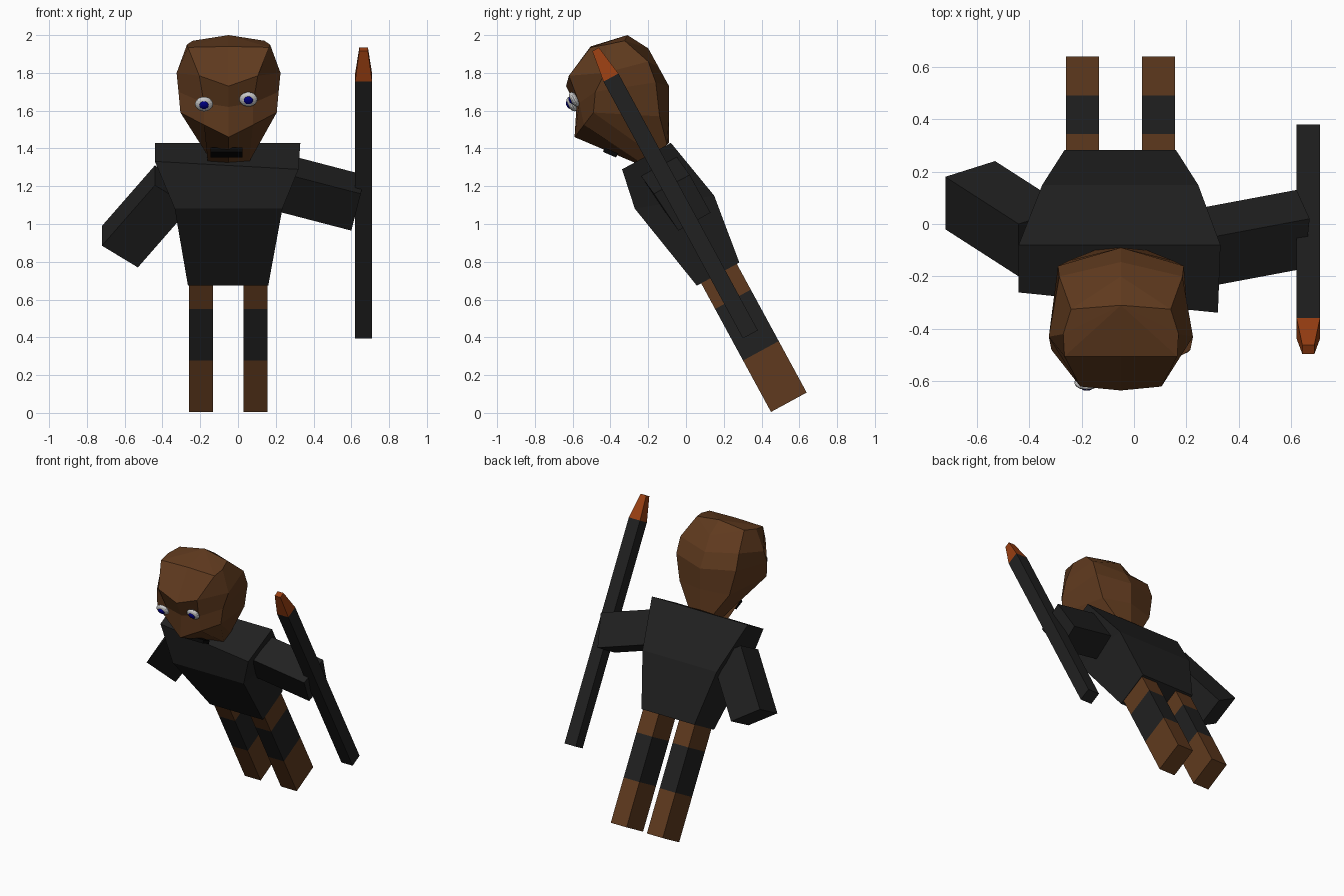
import bpy, bmesh, math
from mathutils import Vector, Matrix

if "Cube" in bpy.data.objects:
    bpy.data.objects.remove(bpy.data.objects["Cube"])

TILT = math.radians(28.5)
S, C = math.sin(TILT), math.cos(TILT)


def leaned(x, d, h):
    """Point in the leaning body frame: d = depth backwards, h = height along the body."""
    return Vector((x, 0.45 + d * C - h * S, 0.005 + d * S + h * C))


def material(name, rgb):
    m = bpy.data.materials.new(name)
    m.diffuse_color = (*rgb, 1)
    m.use_nodes = True
    m.node_tree.nodes["Principled BSDF"].inputs["Base Color"].default_value = m.diffuse_color
    return m


SKIN = material("brown", (0.115, 0.042, 0.013))
DARK = material("charcoal", (0.015, 0.015, 0.015))
BLACK = material("black", (0.002, 0.002, 0.002))
TIP = material("orange", (0.32, 0.05, 0.006))
WHITE = material("eye_white", (0.6, 0.6, 0.6))
BLUE = material("navy", (0.0, 0.0, 0.25))


def finish(name, bm, mat):
    bmesh.ops.recalc_face_normals(bm, faces=bm.faces)
    me = bpy.data.meshes.new(name)
    bm.to_mesh(me)
    bm.free()
    me.materials.append(mat)
    ob = bpy.data.objects.new(name, me)
    bpy.context.collection.objects.link(ob)
    return ob


def loft(name, rings, mat, tip=None):
    """Skin a stack of point rings; close the end with a cap or a fan to tip."""
    bm = bmesh.new()
    rows = [[bm.verts.new(p) for p in r] for r in rings]
    n = len(rows[0])
    for a, b in zip(rows, rows[1:]):
        for i in range(n):
            j = (i + 1) % n
            bm.faces.new((a[i], a[j], b[j], b[i]))
    bm.faces.new(rows[0][::-1])
    if tip is None:
        bm.faces.new(rows[-1])
    else:
        t = bm.verts.new(tip)
        for i in range(n):
            bm.faces.new((rows[-1][i], rows[-1][(i + 1) % n], t))
    return finish(name, bm, mat)


def rect(x0, x1, d0, d1, h):
    return [leaned(x0, d0, h), leaned(x1, d0, h), leaned(x1, d1, h), leaned(x0, d1, h)]


# Legs: brown foot and thigh with a dark band between
for side, x0, x1 in (("left", -0.26, -0.133), ("right", 0.03, 0.157)):
    for part, h0, h1, mat in (("foot", 0, 0.31, SKIN), ("leg_band", 0.31, 0.62, DARK),
                              ("thigh", 0.62, 0.82, SKIN)):
        loft(f"{side}_{part}", [rect(x0, x1, 0, 0.215, h0), rect(x0, x1, 0, 0.215, h1)], mat)

# Torso flares towards the shoulders, with a chest bend
loft("torso", [
    rect(-0.265, 0.16, -0.026, 0.23, 0.775),
    [leaned(-0.335, -0.12, 1.29), leaned(0.235, -0.12, 1.29),
     leaned(0.245, 0.282, 1.15), leaned(-0.35, 0.282, 1.15)],
    [leaned(-0.44, 0.008, 1.505), leaned(0.32, -0.08, 1.505),
     leaned(0.33, 0.214, 1.505), leaned(-0.44, 0.214, 1.505)]], DARK)

# Arms: end faces swept back into the torso
arms = {
    "right_arm": ([(0.60, -0.04, 0.965), (0.62, 0.13, 1.06), (0.67, 0.02, 1.26),
                   (0.65, -0.17, 1.16)], (-0.48, -0.09, 0.125)),
    "left_arm": ([(-0.72, -0.02, 0.885), (-0.72, 0.18, 0.99), (-0.53, 0.24, 0.875),
                  (-0.53, 0.04, 0.77)], (0.28, -0.18, 0.32))}
for name, (end, sweep) in arms.items():
    end = [Vector(p) for p in end]
    loft(name, [end, [p + Vector(sweep) for p in end]], DARK)

# Pole with an orange point
loft("pole", [rect(0.62, 0.71, 0.055, 0.145, h) for h in (0.413, 1.96)], DARK)
loft("pole_tip", [rect(0.62, 0.71, 0.055, 0.145, 1.96),
                  rect(0.642, 0.688, 0.08, 0.12, 2.13)], TIP)

# Head: half rings from front centre to back centre, mirrored
half_rings = [
    [(0, -.26, 1.32), (.11, -.25, 1.33), (.115, -.18, 1.37), (.10, -.10, 1.42), (0, -.09, 1.43)],
    [(0, -.59, 1.46), (.13, -.54, 1.525), (.255, -.49, 1.59), (.20, -.14, 1.57), (0, -.09, 1.58)],
    [(0, -.58, 1.62), (.13, -.565, 1.64), (.265, -.48, 1.70), (.24, -.16, 1.75), (0, -.09, 1.73)],
    [(0, -.635, 1.73), (.155, -.62, 1.785), (.275, -.43, 1.80), (.235, -.20, 1.86), (0, -.145, 1.83)],
    [(0, -.505, 1.94), (.215, -.505, 1.935), (.22, -.42, 1.95), (.19, -.325, 1.97), (0, -.20, 1.93)]]
MID = -0.05
rings = []
for r in half_rings:
    right = [(MID + x, y, z) for x, y, z in r]
    left = [(MID - x, y, z) for x, y, z in r[3:0:-1]]
    rings.append(right + left)
loft("head", rings, SKIN, tip=(MID, -0.31, 2.0))

# Eyes: flattened balls with blue pupils
FACING = Matrix.Rotation(TILT, 4, 'X')


def ball(name, centre, radii, mat):
    bm = bmesh.new()
    bmesh.ops.create_uvsphere(bm, u_segments=16, v_segments=10, radius=1)
    bm.transform(Matrix.Translation(centre) @ FACING @ Matrix.Diagonal((*radii, 1)))
    finish(name, bm, mat)


for side, centre in (("left", Vector((-0.18, -0.605, 1.635))),
                     ("right", Vector((0.055, -0.592, 1.66)))):
    ball(f"{side}_eye", centre, (0.048, 0.022, 0.042), WHITE)
    ball(f"{side}_pupil", centre + Vector((0, -0.016, -0.005)), (0.025, 0.012, 0.023), BLUE)

# Mouth: slim bar lying on the sloping lower face
bm = bmesh.new()
bmesh.ops.create_cube(bm, size=1)
bm.transform(Matrix.Translation((-0.06, -0.40, 1.378)) @ Matrix.Rotation(math.radians(-23), 4, 'X')
             @ Matrix.Diagonal((0.17, 0.075, 0.024, 1)))
finish("mouth", bm, BLACK)
